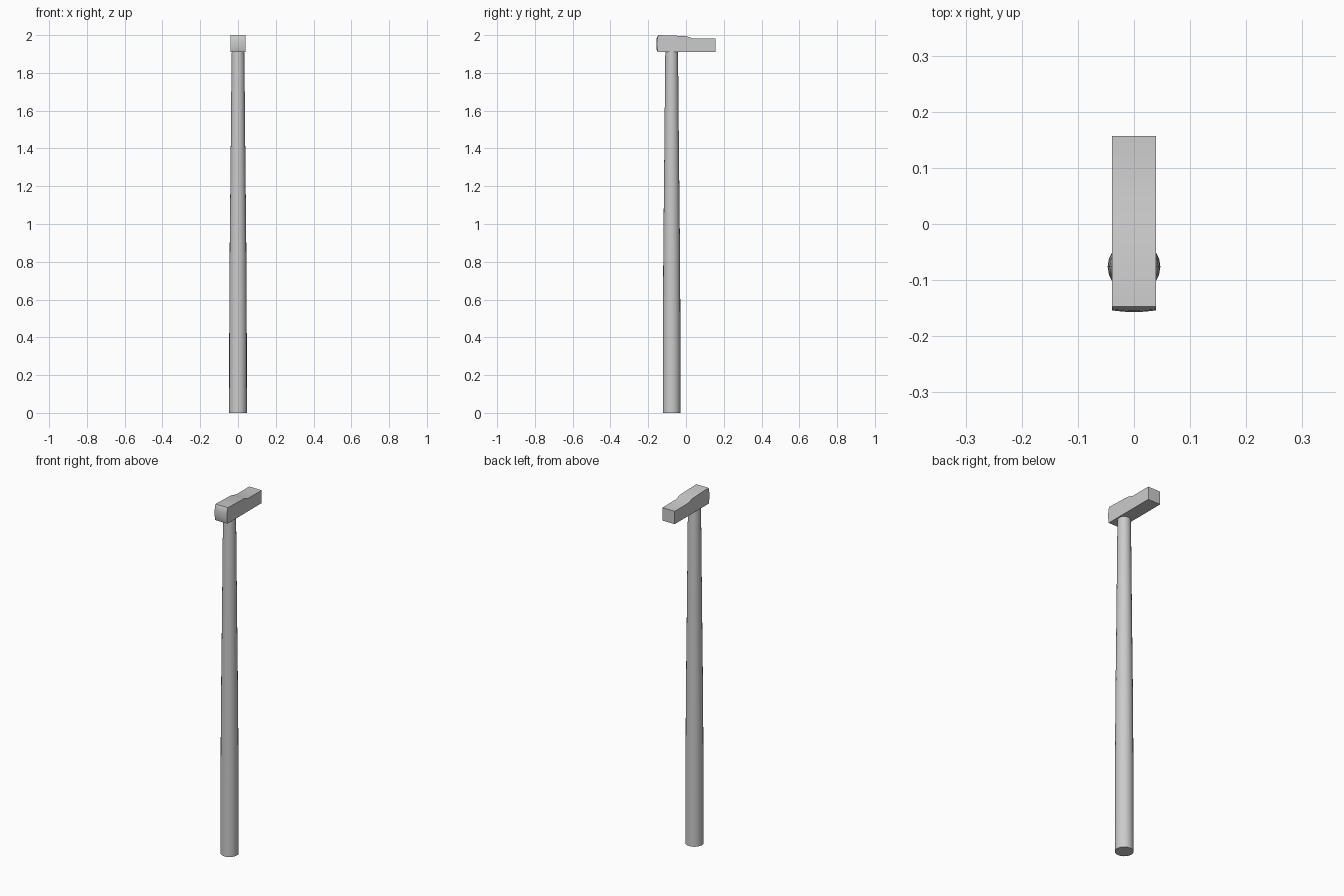
import bpy, bmesh, math

if "Cube" in bpy.data.objects:
    bpy.data.objects.remove(bpy.data.objects["Cube"])


def finish(name, bm):
    bmesh.ops.recalc_face_normals(bm, faces=bm.faces)
    me = bpy.data.meshes.new(name)
    bm.to_mesh(me)
    bm.free()
    ob = bpy.data.objects.new(name, me)
    bpy.context.collection.objects.link(ob)
    bpy.context.view_layer.objects.active = ob
    ob.select_set(True)
    bpy.ops.object.shade_smooth_by_angle(angle=math.radians(25))
    ob.select_set(False)
    return ob


# Handle: tapered round shaft, (z, radius) rings
bm = bmesh.new()
N = 20
rings = []
for z, r in [(0, 0.047), (0.5, 0.0462), (0.9, 0.0437), (1.4, 0.0385),
             (1.89, 0.034), (1.93, 0.032)]:
    rings.append([bm.verts.new((r * math.cos(2 * math.pi * i / N),
                                -0.076 + r * math.sin(2 * math.pi * i / N), z))
                  for i in range(N)])
for a, b in zip(rings, rings[1:]):
    for i in range(N):
        j = (i + 1) % N
        bm.faces.new((a[i], a[j], b[j], b[i]))
bm.faces.new(rings[0])
bm.faces.new(rings[-1])
finish("handle", bm)

# Head: side profile (y, z) swept across x, with a slightly domed striking face
body = [(-0.15, 1.91), (0.157, 1.91), (0.157, 1.983), (0.036, 1.983),
        (0.0, 1.995), (-0.147, 2.0)]
face = [(-0.152, 1.985), (-0.154, 1.962), (-0.154, 1.942), (-0.152, 1.922)]
profile = body + face
bm = bmesh.new()
W = 0.039
loops = []
for t in (-1, -0.5, 0, 0.5, 1):
    bulge = 0.003 * (1 - t * t)
    loops.append([bm.verts.new((W * t, y - (bulge if k >= len(body) else 0), z))
                  for k, (y, z) in enumerate(profile)])
n = len(profile)
for a, b in zip(loops, loops[1:]):
    for i in range(n):
        j = (i + 1) % n
        bm.faces.new((a[i], a[j], b[j], b[i]))
bm.faces.new(loops[0])
bm.faces.new(loops[-1])
finish("hammer_head", bm)
